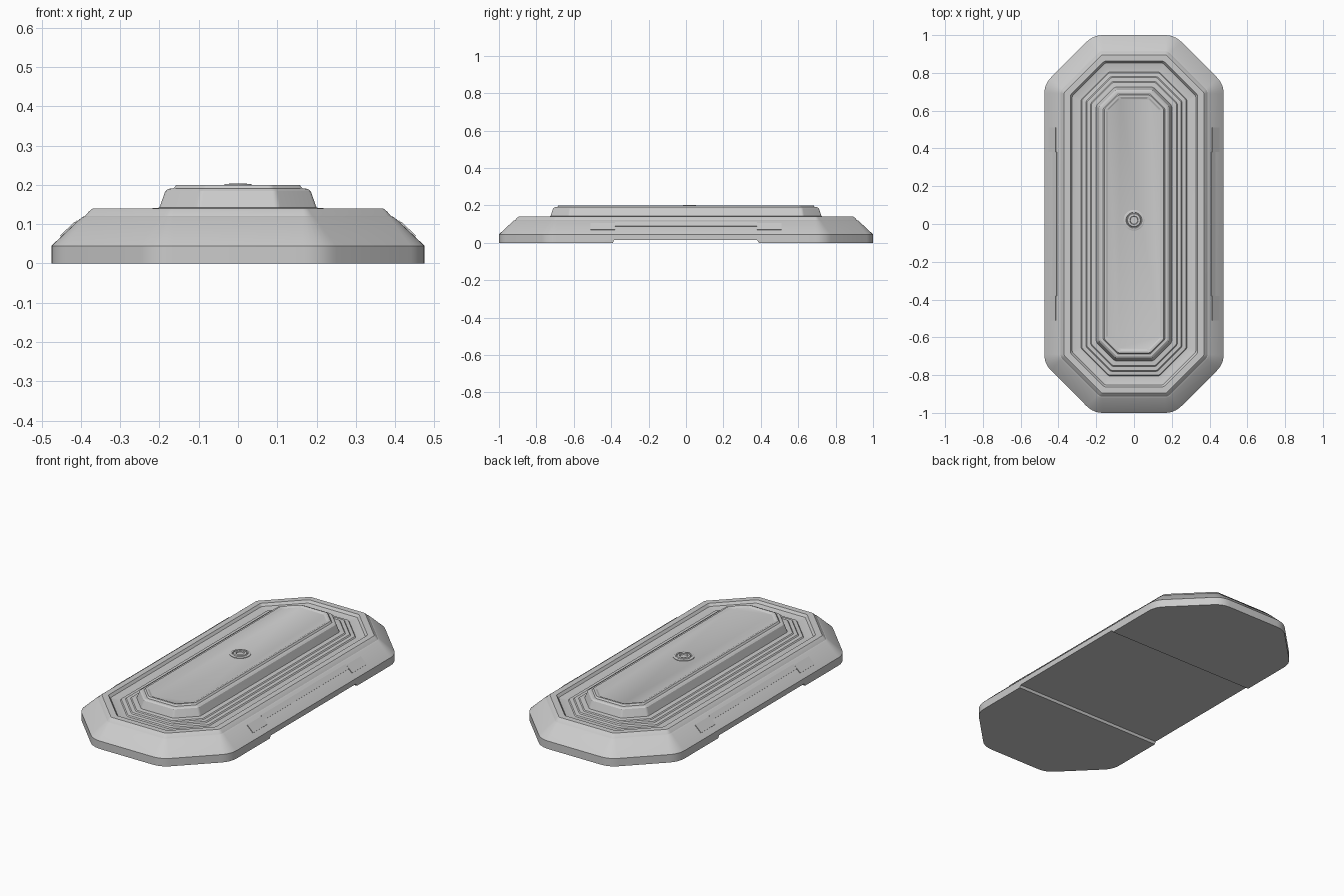
import bpy, bmesh
from math import sin, cos, pi, sqrt, atan2
from mathutils import Matrix

if "Cube" in bpy.data.objects:
    bpy.data.objects.remove(bpy.data.objects["Cube"])

HX, HY, CH = 0.475, 1.0, 0.26      # half sizes and corner chamfer of the footprint
TAN = sqrt(2) - 1                  # tan of half the 45 degree turn


def outline(d, z, steps=5):
    """Rounded octagon, moved inwards by d."""
    hx, hy = HX - d, HY - d
    c = max(CH - d * (2 - sqrt(2)), 0.05)
    r = max(0.12 - d, 0.02)
    t = r * TAN
    quarter = []
    for i in range(steps + 1):     # corner between the side and the chamfer
        a = pi / 4 * i / steps
        quarter.append((hx - r + r * cos(a), hy - c - t + r * sin(a)))
    for i in range(steps + 1):     # corner between the chamfer and the end
        a = pi / 4 + pi / 4 * i / steps
        quarter.append((hx - c - t + r * cos(a), hy - r + r * sin(a)))
    pts = quarter + [(-x, y) for x, y in reversed(quarter)]
    pts += [(-x, -y) for x, y in pts]
    return [(x, y, z) for x, y in pts]


def loft(name, loops, angle=0.45):
    bm = bmesh.new()
    rows = [[bm.verts.new(p) for p in lp] for lp in loops]
    n = len(rows[0])
    for a, b in zip(rows, rows[1:]):
        for i in range(n):
            j = (i + 1) % n
            bm.faces.new((a[i], a[j], b[j], b[i]))
    bm.faces.new(rows[0][::-1])
    bm.faces.new(rows[-1])
    bmesh.ops.recalc_face_normals(bm, faces=bm.faces)
    return finish(name, bm, angle)


def finish(name, bm, angle=None):
    me = bpy.data.meshes.new(name)
    bm.to_mesh(me)
    bm.free()
    ob = bpy.data.objects.new(name, me)
    bpy.context.collection.objects.link(ob)
    if angle:
        bpy.ops.object.select_all(action='DESELECT')
        bpy.context.view_layer.objects.active = ob
        ob.select_set(True)
        bpy.ops.object.shade_smooth_by_angle(angle=angle)
    return ob


def box(name, size, matrix):
    bm = bmesh.new()
    bmesh.ops.create_cube(bm, size=1, matrix=matrix @ Matrix.Diagonal((*size, 1)))
    return finish(name, bm)


# Body: outer wall, slope, rim, stepped channel, raised centre and shallow pan
profile = [(0, 0), (0, 0.045), (0.078, 0.118), (0.086, 0.121), (0.095, 0.132),
           (0.105, 0.14), (0.138, 0.14), (0.148, 0.126), (0.178, 0.12),
           (0.195, 0.12), (0.2, 0.126), (0.22, 0.128), (0.225, 0.134),
           (0.245, 0.135), (0.25, 0.14), (0.275, 0.142), (0.29, 0.184),
           (0.298, 0.19), (0.311, 0.191), (0.318, 0.2), (0.328, 0.2), (0.338, 0.195)]
body = loft("body", [outline(d, z) for d, z in profile])

# Shallow clearance under the middle, leaving a foot at each end
bm = bmesh.new()
section = [(-0.40, -0.02), (0.405, -0.02), (0.38, 0.014), (-0.385, 0.014)]
ends = [[bm.verts.new((x, y, z)) for y, z in section] for x in (-0.6, 0.6)]
bm.faces.new(ends[0])
bm.faces.new(ends[1][::-1])
for i in range(4):
    j = (i + 1) % 4
    bm.faces.new((ends[0][i], ends[1][i], ends[1][j], ends[0][j]))
bmesh.ops.recalc_face_normals(bm, faces=bm.faces)
cutter = finish("clearance_cutter", bm)
cutter.hide_render = True
mod = body.modifiers.new("clearance", 'BOOLEAN')
mod.operation = 'DIFFERENCE'
mod.object = cutter
bpy.context.view_layer.objects.active = body
bpy.ops.object.modifier_apply(modifier=mod.name)
bpy.data.objects.remove(cutter)

# Side trim strips and end tabs lying on the long slopes
slope = atan2(0.073, 0.078)
for side, label in ((1, "right"), (-1, "left")):
    def on_slope(f, y):
        x, z = HX - 0.078 * f, 0.045 + 0.073 * f
        return Matrix.Translation((side * x, y, z)) @ Matrix.Rotation(side * slope, 4, 'Y')
    box(label + "_trim", (0.03, 0.76, 0.006), on_slope(0.72, 0))
    for y in (-0.445, 0.445):
        box(label + "_tab", (0.052, 0.13, 0.008), on_slope(0.56, y))

# Centre screw: washer, groove, domed head and socket
screw = [(0.055, 0.19), (0.055, 0.198), (0.05, 0.2), (0.042, 0.2), (0.04, 0.197),
         (0.037, 0.197), (0.034, 0.202), (0.022, 0.203), (0.02, 0.197), (0.001, 0.197)]
ring = lambda r, z: [(r * cos(2 * pi * i / 32), 0.02 + r * sin(2 * pi * i / 32), z)
                     for i in range(32)]
loft("centre_screw", [ring(r, z) for r, z in screw])
